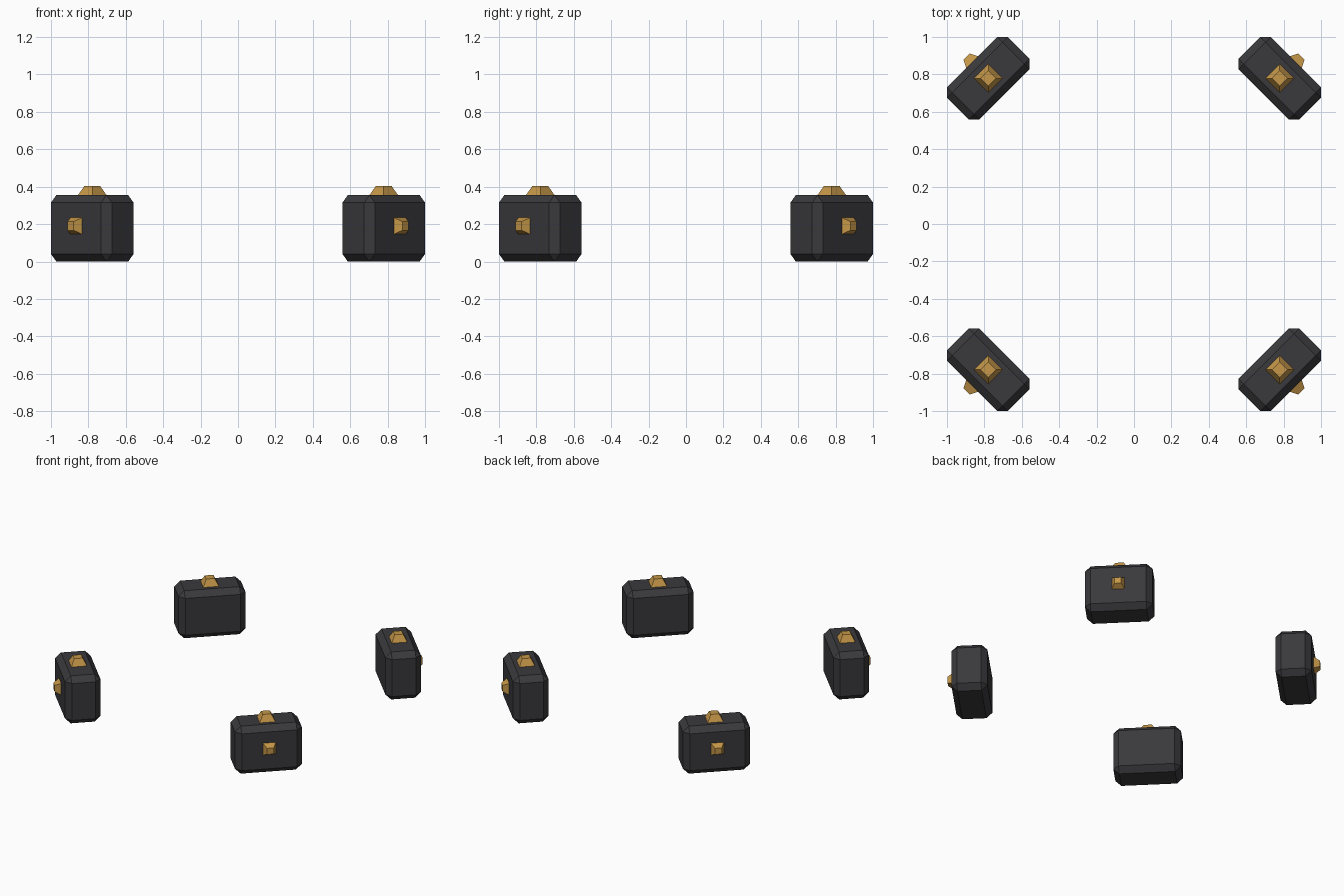
import bpy, bmesh
from math import radians, sqrt
from mathutils import Matrix, Vector

if "Cube" in bpy.data.objects:
    bpy.data.objects.remove(bpy.data.objects["Cube"])


def material(name, rgb):
    m = bpy.data.materials.new(name)
    m.diffuse_color = (*rgb, 1)
    m.use_nodes = True
    m.node_tree.nodes["Principled BSDF"].inputs["Base Color"].default_value = m.diffuse_color
    return m


DARK = material("dark_shell", (0.042, 0.042, 0.047))
BRASS = material("brass", (0.56, 0.31, 0.065))

DIST = 1.102                  # distance of each foot from the centre
DEPTH, LENGTH, HEIGHT = 0.244, 0.46, 0.355
CHAMFER = 0.04


def finish(bm, name, mat, matrix):
    bm.transform(matrix)
    bmesh.ops.recalc_face_normals(bm, faces=bm.faces)
    mesh = bpy.data.meshes.new(name)
    bm.to_mesh(mesh)
    bm.free()
    mesh.materials.append(mat)
    obj = bpy.data.objects.new(name, mesh)
    bpy.context.collection.objects.link(obj)
    return obj


def chamfered_block(name, size, centre, turn):
    bm = bmesh.new()
    bmesh.ops.create_cube(bm, size=1)
    bm.transform(Matrix.Diagonal((*size, 1)))
    bmesh.ops.bevel(bm, geom=bm.edges[:], offset=CHAMFER, segments=1,
                    affect='EDGES')
    finish(bm, name, DARK, turn @ Matrix.Translation(centre))


def stud(name, base, tip, height, place):
    # Four-sided frustum rising along local z from its base
    bm = bmesh.new()
    bmesh.ops.create_cone(bm, cap_ends=True, segments=4, radius1=base * sqrt(2),
                          radius2=tip * sqrt(2), depth=height)
    # make its sides line up with the local axes
    side = max((v.co for v in bm.verts), key=lambda c: c.x)
    if abs(side.y) < 1e-4:
        bm.transform(Matrix.Rotation(radians(45), 4, 'Z'))
    bm.transform(Matrix.Translation((0, 0, height / 2)))
    finish(bm, name, BRASS, place)


# Four feet on the diagonals, local +x pointing outward
for i, corner in enumerate(("back_right", "back_left", "front_left", "front_right")):
    turn = Matrix.Rotation(radians(45 + 90 * i), 4, 'Z')
    chamfered_block(f"foot_{corner}", (DEPTH, LENGTH, HEIGHT),
                    Vector((DIST, 0, HEIGHT / 2)), turn)
    # top stud
    stud(f"top_stud_{corner}", 0.054, 0.029, 0.05,
         turn @ Matrix.Translation((DIST, 0, HEIGHT)))
    # outer face stud
    stud(f"side_stud_{corner}", 0.044, 0.023, 0.042,
         turn @ Matrix.Translation((DIST + DEPTH / 2, 0, 0.19))
         @ Matrix.Rotation(radians(90), 4, 'Y'))
